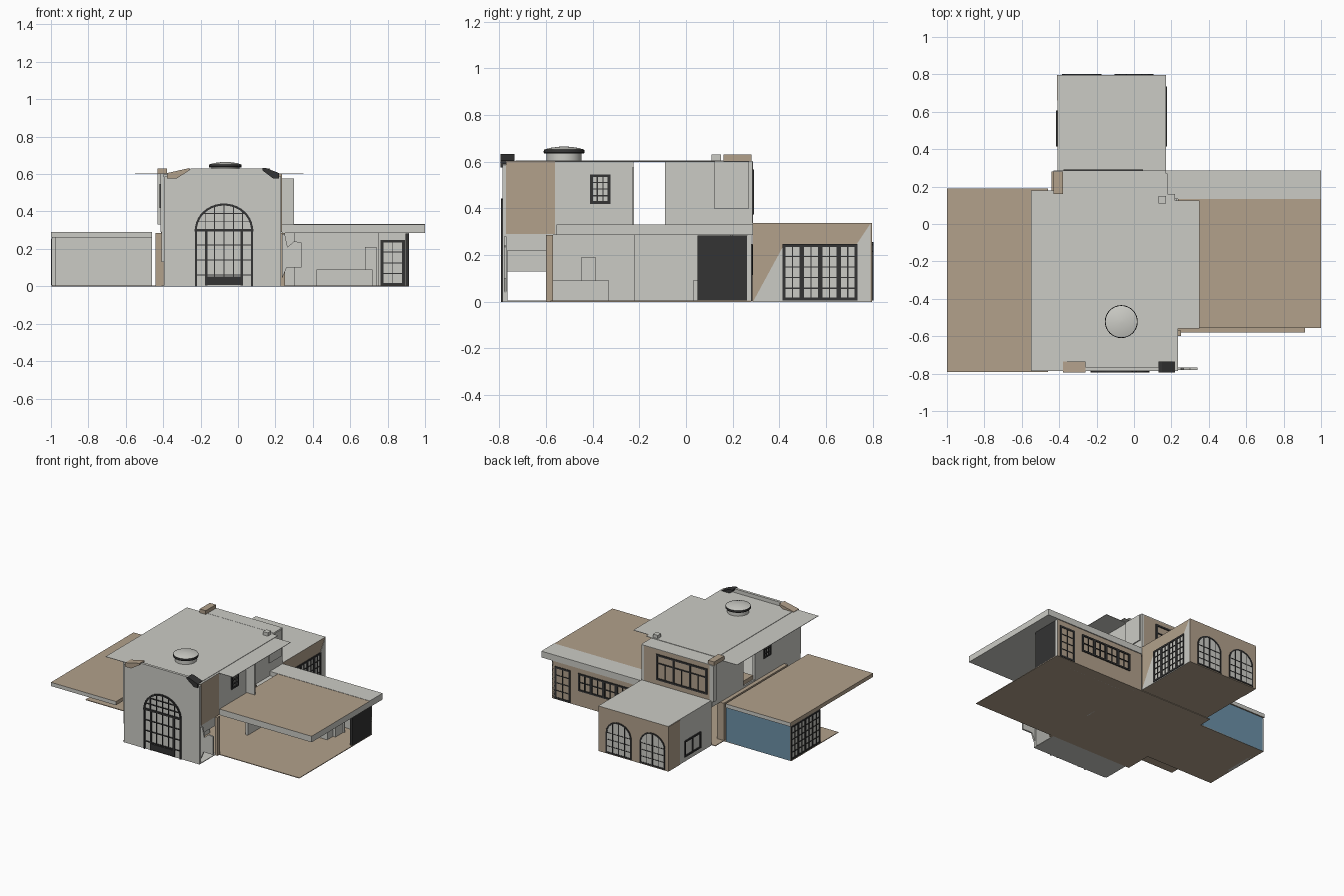
import bpy, bmesh, math
from mathutils import Vector

if "Cube" in bpy.data.objects:
    bpy.data.objects.remove(bpy.data.objects["Cube"])


def mat(name, r, g, b):
    m = bpy.data.materials.new(name)
    m.diffuse_color = (r, g, b, 1)
    m.use_nodes = True
    m.node_tree.nodes["Principled BSDF"].inputs["Base Color"].default_value = m.diffuse_color
    return m


GREY = mat("pale grey plaster", 0.60, 0.60, 0.56)
TAN = mat("tan stone", 0.445, 0.355, 0.26)
DARK = mat("charcoal metal", 0.033, 0.033, 0.033)
BLUE = mat("blue wall", 0.15, 0.28, 0.39)


def finish(name, bm, mats, rule=None):
    bmesh.ops.recalc_face_normals(bm, faces=bm.faces)
    bm.normal_update()
    if rule:
        for f in bm.faces:
            f.material_index = rule(f.normal)
    me = bpy.data.meshes.new(name)
    bm.to_mesh(me)
    bm.free()
    for m in mats:
        me.materials.append(m)
    ob = bpy.data.objects.new(name, me)
    bpy.context.collection.objects.link(ob)
    return ob


def prism(bm, pts, offset):
    """Extrude a polygon of 3D points along an offset."""
    f = bm.faces.new([bm.verts.new(p) for p in pts])
    r = bmesh.ops.extrude_face_region(bm, geom=[f])
    vs = [g for g in r["geom"] if isinstance(g, bmesh.types.BMVert)]
    bmesh.ops.translate(bm, verts=vs, vec=offset)


def box(name, x, y, z, m, m2=None, rule=None):
    bm = bmesh.new()
    prism(bm, [(x[0], y[0], z[0]), (x[1], y[0], z[0]), (x[1], y[1], z[0]), (x[0], y[1], z[0])],
          (0, 0, z[1] - z[0]))
    return finish(name, bm, [m, m2] if m2 else [m], rule)


def to3(axis, pos, u, v):
    return (pos, u, v) if axis == "x" else (u, pos, v)


def plate(name, axis, pos, depth, pts, m):
    """Upright panel with a 2D outline, thickened along its axis."""
    bm = bmesh.new()
    prism(bm, [to3(axis, pos, u, v) for u, v in pts], to3(axis, depth, 0, 0))
    return finish(name, bm, [m])


def bars(name, axis, pos, depth, segs):
    """Window frame made of straight bars (start, end, width)."""
    bm = bmesh.new()
    for a, b, w in segs:
        a, b = Vector(a), Vector(b)
        d = (b - a).normalized() * w / 2
        n = Vector((-d.y, d.x))
        q = [a - d + n, b + d + n, b + d - n, a - d - n]
        prism(bm, [to3(axis, pos - depth / 2, p.x, p.y) for p in q], to3(axis, depth, 0, 0))
    return finish(name, bm, [DARK])


def grid(u0, u1, v0, v1, nu, nv, edge=0.012, inner=0.005):
    s = []
    for i in range(nu + 1):
        u = u0 + (u1 - u0) * i / nu
        s.append(((u, v0), (u, v1), edge if i in (0, nu) else inner))
    for j in range(nv + 1):
        v = v0 + (v1 - v0) * j / nv
        s.append(((u0, v), (u1, v), edge if j in (0, nv) else inner))
    return s


def arch(cu, v, r, rise, w, n=14):
    p = [(cu + r * math.cos(math.pi * i / n), v + rise * math.sin(math.pi * i / n)) for i in range(n + 1)]
    return [(p[i], p[i + 1], w) for i in range(n)]


top_is_second = lambda n: 1 if n.z > 0.5 else 0

# Floors
box("hall_front_floor", (-0.41, 0.23), (-0.78, -0.58), (0, 0.005), GREY)
box("hall_floor", (-0.44, 0.24), (-0.58, 0.28), (0, 0.005), TAN)
box("right_wing_floor", (0.24, 0.915), (-0.58, 0.28), (0, 0.005), TAN)
box("left_wing_floor", (-1, -0.44), (-0.38, 0.18), (0, 0.005), TAN)

# Front facade with chamfered top
plate("front_facade", "y", -0.785, 0.02,
      [(-0.395, 0), (0.23, 0), (0.23, 0.585), (0.14, 0.63), (-0.25, 0.63), (-0.395, 0.585)], GREY)
C, R, S = -0.075, 0.15, 0.30
segs = arch(C, S, R, 0.137, 0.011, 20)
segs += [((C - R, 0.005), (C - R, S), 0.010), ((C + R, 0.005), (C + R, S), 0.010),
         ((C - R, S), (C + R, S), 0.014)]
for u in (-0.095, 0.095):
    segs.append(((C + u, 0.01), (C + u, S), 0.014))
for u in (-0.05, 0, 0.05):
    segs.append(((C + u, 0.01), (C + u, S), 0.005))
for i in range(-2, 3):
    u = i * 0.05
    segs.append(((C + u, S), (C + u, S + 0.137 * math.sqrt(1 - (u / R) ** 2)), 0.005))
for v in (0.345, 0.39):
    h = R * math.sqrt(1 - ((v - S) / 0.137) ** 2)
    segs.append(((C - h, v), (C + h, v), 0.005))
for v in (0.06, 0.14, 0.22):
    segs.append(((C - R, v), (C + R, v), 0.005))
segs.append(((C - 0.075, 0.03), (C + 0.075, 0.03), 0.045))
bars("front_arched_door", "y", -0.787, 0.012, segs)

# Hall ground-level walls
box("hall_left_wall", (-0.44, -0.385), (-0.58, 0.18), (0, 0.285), TAN, GREY, lambda n: 1 if n.x > 0.5 else 0)
box("hall_left_lintel", (-0.41, -0.39), (-0.77, -0.58), (0.13, 0.285), GREY)
box("hall_right_lintel", (0.21, 0.23), (-0.77, -0.58), (0.22, 0.29), GREY)
box("hall_right_wall", (0.215, 0.235), (-0.22, 0.28), (0, 0.285), GREY)
box("hall_low_cabinet", (-0.25, 0.0), (-0.58, -0.33), (0.005, 0.09), GREY)
box("hall_tall_cabinet", (-0.25, -0.1), (-0.45, -0.385), (0.09, 0.19), GREY)
plate("porch_side_panel", "y", -0.78, 0.012,
      [(0.235, 0.04), (0.26, 0.1), (0.34, 0.1), (0.34, 0.235), (0.30, 0.24), (0.265, 0.21), (0.25, 0.28), (0.235, 0.28)], GREY)
box("porch_tan_jamb", (0.23, 0.25), (-0.60, -0.57), (0.0, 0.285), TAN)

# Upper storey walls
box("upper_floor", (-0.41, 0.23), (-0.77, 0.28), (0.285, 0.30), GREY)
box("gap_sill", (-0.40, 0.22), (-0.225, -0.09), (0.30, 0.33), TAN)
box("upper_left_front_wall", (-0.415, -0.395), (-0.77, -0.225), (0.29, 0.60), GREY)
box("upper_left_back_wall", (-0.415, -0.395), (-0.09, 0.285), (0.29, 0.60), GREY)
box("upper_right_porch_wall", (0.215, 0.235), (-0.77, -0.56), (0.29, 0.60), TAN)
box("upper_right_front_wall", (0.21, 0.23), (-0.56, -0.225), (0.29, 0.60), GREY)
box("upper_right_back_wall", (0.15, 0.17), (-0.09, 0.285), (0.29, 0.60), GREY)
box("upper_right_thin_panel", (0.17, 0.178), (0.12, 0.27), (0.40, 0.60), GREY)
box("upper_back_wall", (-0.395, 0.15), (0.265, 0.285), (0.29, 0.60), TAN, GREY, lambda n: 0 if n.y > 0.5 else 1)
box("upper_side_fin", (0.23, 0.30), (-0.232, -0.222), (0.33, 0.575), GREY)
for side, px in (("left", -0.416), ("right", 0.231)):
    bars(side + "_upper_window", "x", px, 0.01, grid(-0.405, -0.33, 0.425, 0.54, 3, 4))
bars("upper_back_window", "y", 0.286, 0.01,
     grid(-0.37, 0.04, 0.38, 0.56, 3, 1, 0.014, 0.012) + grid(-0.37, 0.04, 0.38, 0.50, 6, 1, 0.008, 0.004))

# Main roof: thin overhanging sheet with a notch at the front right
bm = bmesh.new()
prism(bm, [(-0.55, -0.785, 0.599), (0.235, -0.785, 0.599), (0.235, -0.56, 0.599), (0.35, -0.56, 0.599),
           (0.35, 0.125, 0.599), (0.17, 0.125, 0.599), (0.17, 0.18, 0.599), (-0.55, 0.18, 0.599)], (0, 0, 0.003))
finish("main_roof", bm, [GREY])
box("main_roof_inner_panel", (-0.37, 0.22), (-0.73, 0.16), (0.602, 0.605), GREY)
box("main_roof_back_strip", (-0.415, 0.17), (0.18, 0.285), (0.597, 0.603), GREY)

# Roof corner brackets
plate("front_left_bracket", "y", -0.795, 0.06, [(-0.38, 0.575), (-0.33, 0.575), (-0.26, 0.62), (-0.26, 0.632), (-0.38, 0.605)], TAN)
plate("front_right_bracket", "y", -0.795, 0.06, [(0.13, 0.632), (0.13, 0.62), (0.19, 0.575), (0.22, 0.575), (0.22, 0.605), (0.15, 0.632)], DARK)
box("back_left_bracket", (-0.43, -0.38), (0.16, 0.28), (0.60, 0.63), TAN)
box("back_left_corner_post", (-0.43, -0.395), (0.25, 0.287), (0.33, 0.60), GREY)
box("back_right_bracket", (0.13, 0.17), (0.11, 0.15), (0.60, 0.63), GREY)


# Round skylight: base, dark rim and shallow cap
def lathe(name, profile, m):
    n = 32
    bm = bmesh.new()
    rings = [[bm.verts.new((-0.068 + r * math.cos(2 * math.pi * i / n), -0.522 + r * math.sin(2 * math.pi * i / n), z))
              for i in range(n)] for r, z in profile]
    for a, b in zip(rings, rings[1:]):
        for i in range(n):
            bm.faces.new((a[i], a[(i + 1) % n], b[(i + 1) % n], b[i]))
    bm.faces.new(rings[0])
    bm.faces.new(rings[-1])
    ob = finish(name, bm, [m])
    bpy.context.view_layer.objects.active = ob
    ob.select_set(True)
    bpy.ops.object.shade_smooth_by_angle(angle=math.radians(30))
    ob.select_set(False)


lathe("skylight_base", [(0.075, 0.603), (0.075, 0.635)], GREY)
lathe("skylight_rim", [(0.085, 0.635), (0.088, 0.64), (0.086, 0.652)], DARK)
lathe("skylight_cap", [(0.084, 0.652), (0.06, 0.659), (0.03, 0.663), (0.008, 0.665)], GREY)

# Right wing: roof slabs, back wall, dark end wall, interior
box("right_wing_roof", (0.235, 1.0), (-0.555, 0.135), (0.285, 0.33), GREY, TAN, top_is_second)
box("right_wing_back_roof", (0.17, 1.0), (0.135, 0.287), (0.285, 0.332), GREY)
box("right_wing_back_wall", (0.17, 0.915), (0.262, 0.28), (0, 0.285), TAN, GREY, lambda n: 0 if n.y > 0.5 else 1)
box("right_wing_end_wall", (0.895, 0.915), (0.05, 0.28), (0.005, 0.283), DARK)
bars("right_wing_back_door", "y", 0.271, 0.026, grid(0.77, 0.885, 0.01, 0.24, 2, 4, 0.014))
for i in range(4):
    u = 0.28 + i * 0.105
    bars("right_wing_window_%d" % (i + 1), "y", 0.281, 0.012, grid(u, u + 0.095, 0.12, 0.24, 2, 2, 0.012))
box("right_wing_partition", (0.30, 0.75), (0.19, 0.20), (0, 0.285), GREY)
box("kitchen_counter", (0.42, 0.72), (0.03, 0.10), (0.005, 0.09), GREY)
box("kitchen_tall_unit", (0.68, 0.74), (0.10, 0.19), (0.005, 0.21), GREY)

# Left wing: roof slab, blue wall, glazed end
box("left_wing_roof", (-1.0, -0.46), (-0.79, 0.19), (0.262, 0.29), TAN, GREY, lambda n: 1 if abs(n.y) > 0.5 else 0)
box("left_wing_blue_wall", (-0.99, -0.46), (0.16, 0.18), (0, 0.262), BLUE, GREY, lambda n: 1 if n.y < -0.5 else 0)
box("left_wing_end_wall", (-0.995, -0.975), (-0.17, 0.18), (0, 0.262), GREY)
for i in range(4):
    u = -0.16 + i * 0.084
    bars("left_wing_glazing_%d" % (i + 1), "x", -0.995, 0.01, grid(u, u + 0.08, 0.012, 0.25, 2, 5, 0.011))

# Back wing: tan block with arched windows, patio doors and side window
box("back_wing", (-0.41, 0.17), (0.285, 0.797), (0, 0.338), TAN, GREY,
    lambda n: 1 if n.z > 0.5 or n.x < -0.5 else 0)
box("back_wing_side_tan", (-0.413, -0.41), (0.66, 0.797), (0.0, 0.335), TAN)
plate("patio_wall_inlay", "x", 0.17, 0.002,
      [(0.287, 0.0), (0.42, 0.245), (0.73, 0.245), (0.79, 0.335), (0.79, 0.0)], GREY)
for i in range(4):
    u = 0.42 + i * 0.079
    bars("patio_door_%d" % (i + 1), "x", 0.172, 0.01, grid(u, u + 0.072, 0.012, 0.24, 2, 5, 0.013))
bars("back_wing_side_window", "x", -0.412, 0.01, grid(0.42, 0.60, 0.04, 0.15, 2, 1))
for i, cu in enumerate((0.0, -0.28)):
    r = 0.1
    pts = [(cu - r, 0.01), (cu + r, 0.01)]
    pts += [(cu + r * math.cos(math.pi * k / 14), 0.16 + 0.09 * math.sin(math.pi * k / 14)) for k in range(15)]
    plate("back_arch_glass_%d" % (i + 1), "y", 0.797, 0.002, pts, GREY)
    s = arch(cu, 0.16, r, 0.09, 0.010)
    s += [((cu - r, 0.01), (cu - r, 0.16), 0.010), ((cu + r, 0.01), (cu + r, 0.16), 0.010),
          ((cu, 0.01), (cu, 0.25), 0.008), ((cu - r, 0.012), (cu + r, 0.012), 0.010)]
    s += [((cu - r, v), (cu + r, v), 0.004) for v in (0.06, 0.11, 0.16)]
    s += [((cu + d, 0.01), (cu + d, 0.235), 0.004) for d in (-0.05, 0.05)]
    bars("back_arch_frame_%d" % (i + 1), "y", 0.799, 0.006, s)
